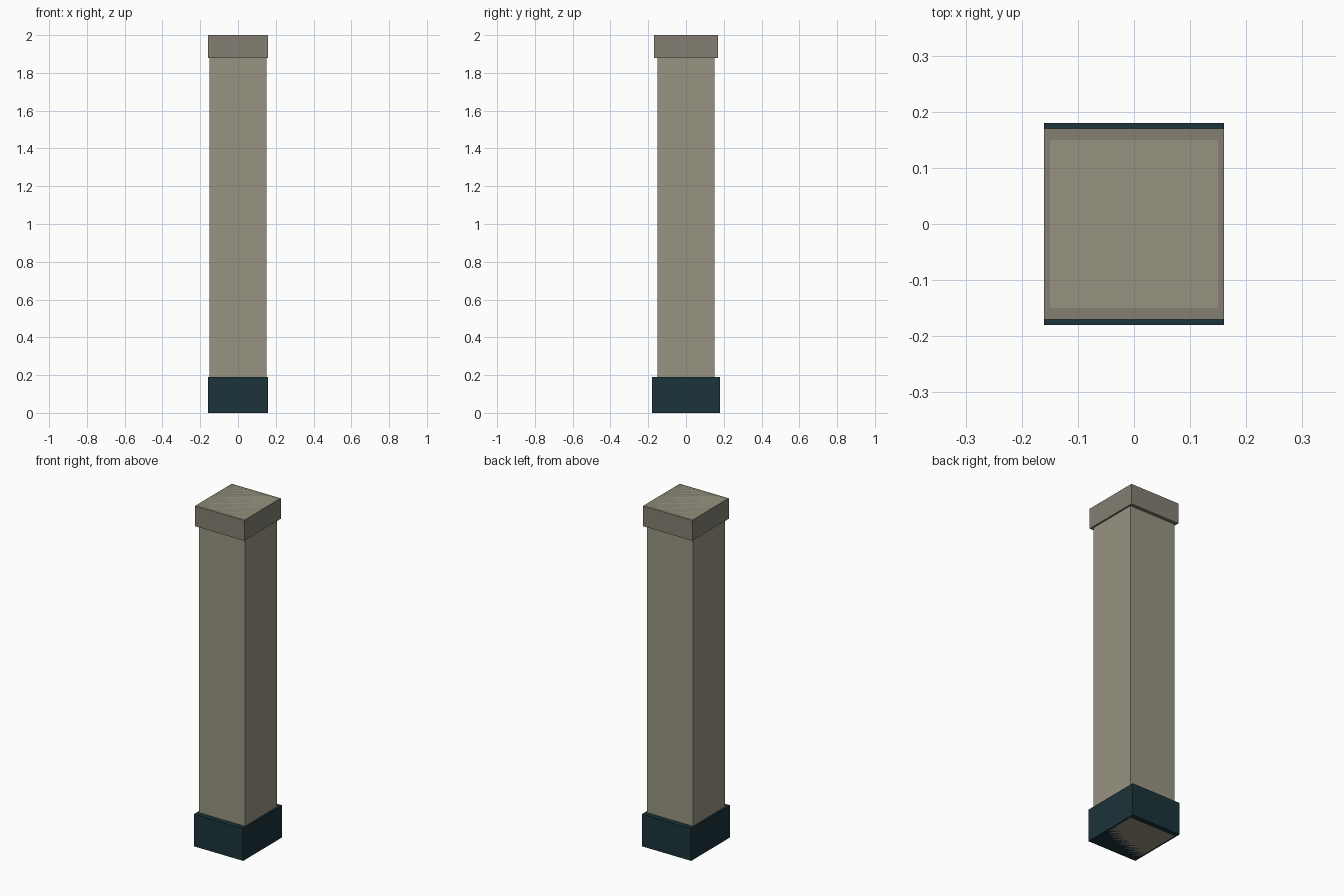
import bpy

if "Cube" in bpy.data.objects:
    bpy.data.objects.remove(bpy.data.objects["Cube"])


def make_material(name, color):
    mat = bpy.data.materials.new(name)
    mat.diffuse_color = (*color, 1.0)
    mat.use_nodes = True
    mat.node_tree.nodes["Principled BSDF"].inputs["Base Color"].default_value = mat.diffuse_color
    return mat


def box(name, width, depth, z0, z1, mat):
    """Axis-aligned block centred on x and y, spanning z0 to z1."""
    bpy.ops.mesh.primitive_cube_add(size=1, location=(0, 0, (z0 + z1) / 2))
    obj = bpy.context.object
    obj.name = name
    obj.scale = (width, depth, z1 - z0)
    bpy.ops.object.transform_apply(location=False, rotation=False, scale=True)
    obj.data.materials.append(mat)
    return obj


stone = make_material("stone", (0.314, 0.296, 0.220))
cap_stone = make_material("cap_stone", (0.231, 0.212, 0.165))
dark_teal = make_material("dark_teal", (0.011, 0.033, 0.042))

# Full-height square shaft
box("pillar_shaft", 0.30, 0.30, 0.0, 2.0, stone)

# Slightly wider block around the top
box("pillar_cap", 0.32, 0.34, 1.88, 2.0, cap_stone)

# Dark plinth around the foot
box("pillar_base", 0.32, 0.36, 0.0, 0.19, dark_teal)
